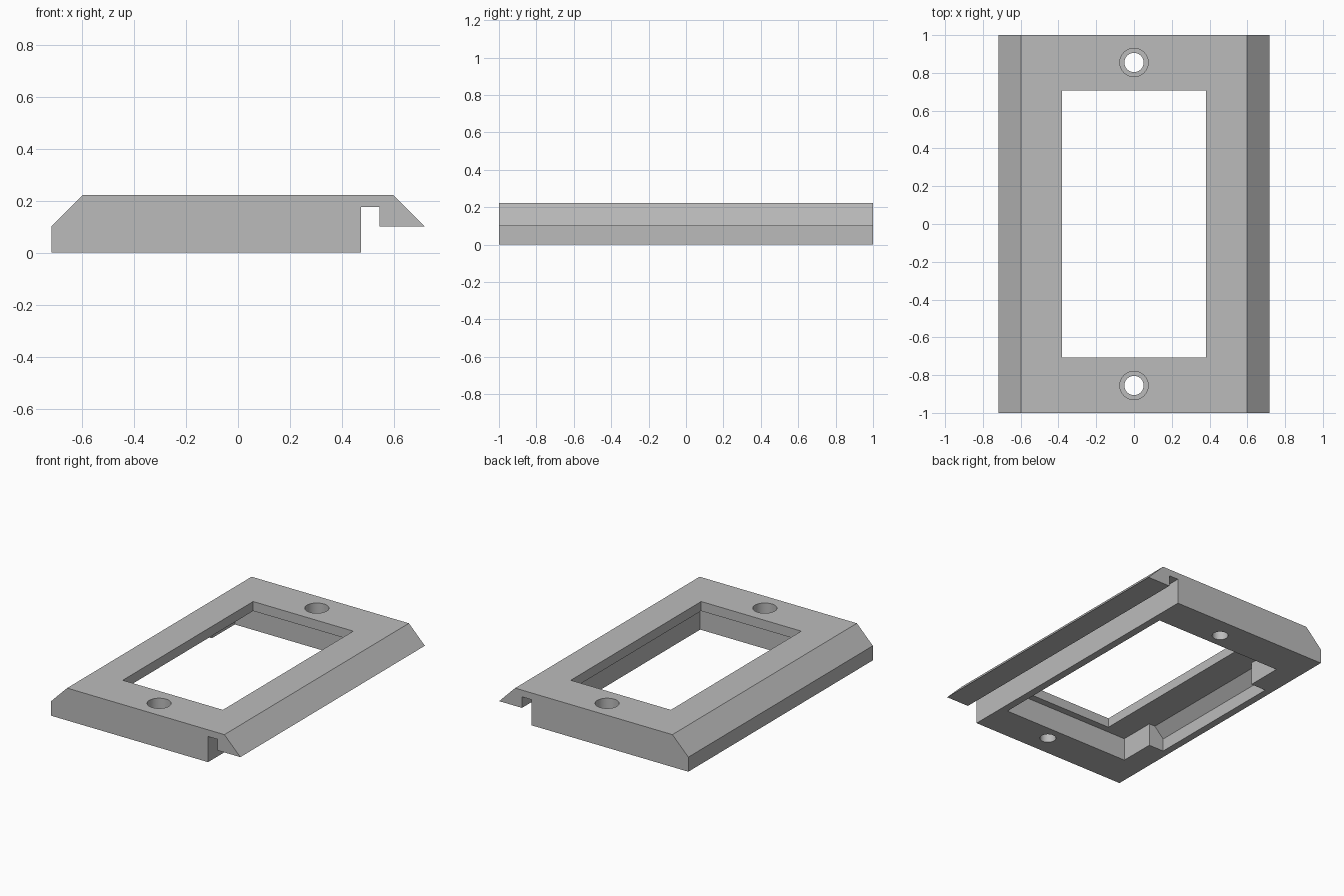
import bpy
import bmesh
from mathutils import Matrix, Vector

cube = bpy.data.objects.get("Cube")
if cube:
    bpy.data.objects.remove(cube, do_unlink=True)

TOP, RIM, CEILING = 0.222, 0.10, 0.157

grey = bpy.data.materials.new("plain grey")
grey.use_nodes = True
colour = (0.5, 0.5, 0.5, 1)
grey.diffuse_color = colour
grey.node_tree.nodes["Principled BSDF"].inputs["Base Color"].default_value = colour


def finish(name, bm):
    bmesh.ops.recalc_face_normals(bm, faces=bm.faces)
    mesh = bpy.data.meshes.new(name)
    bm.to_mesh(mesh)
    bm.free()
    mesh.materials.append(grey)
    obj = bpy.data.objects.new(name, mesh)
    bpy.context.collection.objects.link(obj)
    return obj


def prism(name, profile, half_length):
    """Extrude an x-z profile along y, centred on y = 0."""
    bm = bmesh.new()
    face = bm.faces.new([bm.verts.new((x, -half_length, z)) for x, z in profile])
    new = bmesh.ops.extrude_face_region(bm, geom=[face])["geom"]
    verts = [v for v in new if isinstance(v, bmesh.types.BMVert)]
    bmesh.ops.translate(bm, verts=verts, vec=Vector((0, 2 * half_length, 0)))
    return finish(name, bm)


def box(name, x0, x1, half_length, z0, z1):
    return prism(name, [(x0, z0), (x1, z0), (x1, z1), (x0, z1)], half_length)


def cylinder(name, radius, y, z0, z1):
    bm = bmesh.new()
    bmesh.ops.create_cone(bm, cap_ends=True, segments=48, radius1=radius, radius2=radius,
                          depth=z1 - z0, matrix=Matrix.Translation((0, y, (z0 + z1) / 2)))
    return finish(name, bm)


# Bevelled body with an overhanging hook along one long side
frame = prism("cover_frame", [
    (-0.718, 0), (0.473, 0), (0.473, 0.176), (0.545, 0.176), (0.545, RIM),
    (0.718, RIM), (0.597, TOP), (-0.597, TOP), (-0.718, RIM)], 1)

# Window, underside pocket and bevelled side recess
cutters = [
    box("window_cutter", -0.38, 0.38, 0.707, -0.1, 0.3),
    box("pocket_cutter", -0.553, 0.421, 0.755, -0.1, CEILING),
    prism("side_recess_cutter", [(-0.5, -0.1), (-0.668, -0.1), (-0.668, 0.088),
                                 (-0.599, CEILING), (-0.5, CEILING)], 0.507),
]

# Stepped screw holes at both ends
for end in (-1, 1):
    cutters.append(cylinder("screw_hole_cutter", 0.051, end * 0.855, -0.1, 0.3))
    cutters.append(cylinder("screw_head_cutter", 0.075, end * 0.855, 0.105, 0.3))

bpy.ops.object.select_all(action="DESELECT")
bpy.context.view_layer.objects.active = frame
frame.select_set(True)
for cutter in cutters:
    cutter.hide_render = True
    cut = frame.modifiers.new(cutter.name, "BOOLEAN")
    cut.operation = "DIFFERENCE"
    cut.solver = "EXACT"
    cut.object = cutter
    bpy.ops.object.modifier_apply(modifier=cut.name)
    bpy.data.objects.remove(cutter, do_unlink=True)

bpy.ops.object.shade_smooth_by_angle(angle=0.5)
